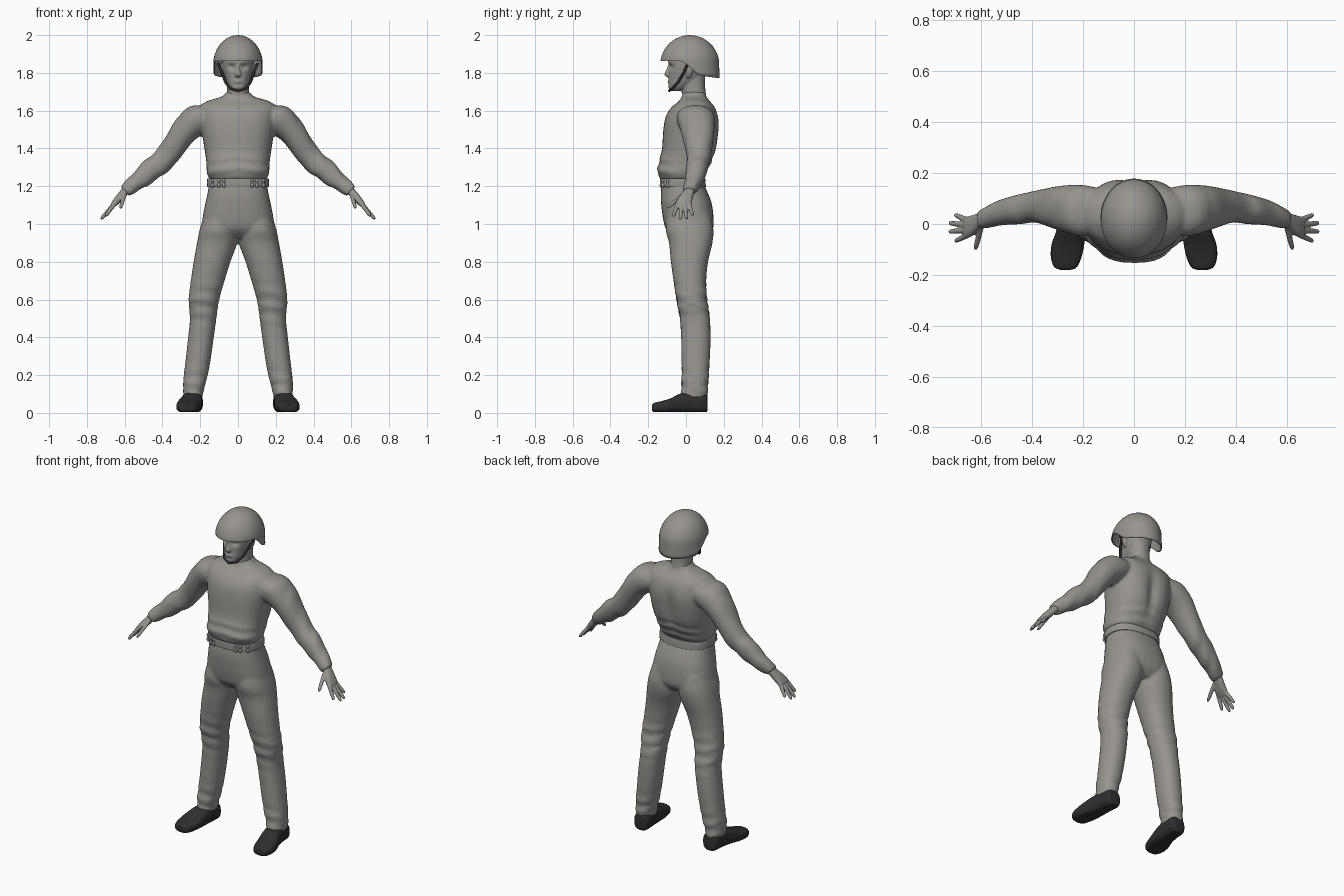
import bpy, bmesh, math
from mathutils import Vector


def material(name, rgb):
    m = bpy.data.materials.new(name)
    m.diffuse_color = (*rgb, 1)
    return m


GREY = material("warm_grey", (0.31, 0.295, 0.275))
BLACK = material("boot_black", (0.028, 0.028, 0.028))
X, Y, Z = Vector((1, 0, 0)), Vector((0, 1, 0)), Vector((0, 0, 1))
ARM = Vector((0.71, 0, 0.71))


def smooth_rows(rows, n=5):
    """Catmull-Rom interpolation of the cross-section rows."""
    out = []
    for i in range(len(rows) - 1):
        p = [rows[max(0, min(len(rows) - 1, i + k))] for k in (-1, 0, 1, 2)]
        for s in range(n):
            t = s / n
            out.append([0.5 * (2 * b + (c - a) * t + (2 * a - 5 * b + 4 * c - d) * t * t
                               + (3 * b - a - 3 * c + d) * t ** 3) for a, b, c, d in zip(*p)])
    return out + [list(rows[-1])]


def loft(bm, rows, u=X, v=Y, power=2.2, sides=32, mirror=False):
    """Rows are (x, y, z, half size along u, half size along v)."""
    for side in ((1, -1) if mirror else (1,)):
        rings = []
        for x, y, z, ru, rv in smooth_rows(rows):
            ring = []
            for k in range(sides):
                a = 2 * math.pi * k / sides
                c, s = math.cos(a), math.sin(a)
                p = (Vector((x, y, z)) + u * math.copysign(abs(c) ** (2 / power), c) * max(ru, 0.001)
                     + v * math.copysign(abs(s) ** (2 / power), s) * max(rv, 0.001))
                ring.append(bm.verts.new((p.x * side, p.y, p.z)))
            rings.append(ring)
        for a, b in zip(rings, rings[1:]):
            for k in range(sides):
                bm.faces.new((a[k], a[k - 1], b[k - 1], b[k]))
        bm.faces.new(rings[0])
        bm.faces.new(rings[-1])


def upright(rows):
    """(z, x inner, x outer, y front, y back) to loft rows."""
    return [((a + b) / 2, (f + r) / 2, z, (b - a) / 2, (r - f) / 2) for z, a, b, f, r in rows]


def centred(rows):
    return upright([(z, -w, w, f, b) for z, w, f, b in rows])


def finish(name, bm, mat, voxel=0, fold=None, relax=3):
    for vert in bm.verts if fold else ():
        vert.co += fold(vert.co)
    bmesh.ops.recalc_face_normals(bm, faces=bm.faces)
    me = bpy.data.meshes.new(name)
    bm.to_mesh(me)
    bm.free()
    ob = bpy.data.objects.new(name, me)
    bpy.context.collection.objects.link(ob)
    me.materials.append(mat)
    if voxel:
        r = ob.modifiers.new("blend", 'REMESH')
        r.mode, r.voxel_size, r.use_smooth_shade = 'VOXEL', voxel, True
        s = ob.modifiers.new("relax", 'SMOOTH')
        s.factor, s.iterations = 0.5, relax
    else:
        bpy.context.view_layer.objects.active = ob
        ob.select_set(True)
        bpy.ops.object.shade_smooth_by_angle(angle=math.radians(40))
        ob.select_set(False)
    return ob


def bump(p, x, y, z, sx, sy, sz):
    return math.exp(-((abs(p.x) - x) / sx) ** 2 - ((p.y - y) / sy) ** 2 - ((p.z - z) / sz) ** 2)


# Shirt: torso and sleeves, with a spine groove and cloth folds
def shirt_folds(p):
    d = Vector((0, 0, 0))
    if p.y > 0.07:
        d.y -= 0.022 * bump(p, 0, 0.16, 1.43, 0.035, 0.15, 0.12)
        d.y += 0.006 * bump(p, 0.1, 0.16, 1.52, 0.06, 0.15, 0.08)
    if abs(p.x) > 0.3:
        d.z += 0.004 * math.sin(75 * abs(p.x) + 25 * p.y)
    elif p.z < 1.36:
        d.y += 0.004 * math.sin(110 * p.z + 14 * abs(p.x))
    return d


bm = bmesh.new()
loft(bm, centred([(1.232, .145, -.125, .088), (1.255, .16, -.145, .10), (1.28, .166, -.152, .115),
                  (1.33, .168, -.142, .14), (1.40, .178, -.127, .165), (1.50, .193, -.12, .174),
                  (1.57, .198, -.107, .17), (1.62, .20, -.075, .152), (1.65, .165, -.038, .127),
                  (1.675, .085, -.022, .108), (1.70, .062, -.014, .102)]), power=2.4)
loft(bm, [(.12, .05, 1.585, .06, .08), (.20, .052, 1.56, .085, .10), (.285, .062, 1.49, .071, .088),
          (.38, .068, 1.355, .062, .063), (.45, .057, 1.295, .06, .058), (.52, .045, 1.235, .05, .05),
          (.575, .026, 1.192, .038, .042), (.60, .018, 1.172, .03, .036)], u=ARM, mirror=True)
finish("shirt", bm, GREY, 0.009, shirt_folds)


# Trousers: pelvis and legs, creased at knees and cuffs
def trouser_folds(p):
    k = math.exp(-((p.z - 0.58) / 0.1) ** 2) + math.exp(-((p.z - 0.15) / 0.08) ** 2)
    w = 0.005 * k * math.sin(85 * p.z + 18 * p.y + 9 * p.x)
    return Vector((math.copysign(w, p.x), w, 0))


bm = bmesh.new()
loft(bm, centred([(1.235, .15, -.125, .09), (1.20, .155, -.13, .10), (1.15, .164, -.134, .122),
                  (1.10, .175, -.131, .138), (1.03, .188, -.122, .146), (.97, .19, -.105, .142),
                  (.925, .13, -.06, .11)]), power=2.4)
loft(bm, upright([(1.05, .01, .178, -.10, .13), (.97, .0, .203, -.108, .145), (.90, .004, .217, -.09, .14),
                  (.80, .04, .235, -.08, .117), (.70, .07, .249, -.066, .107), (.60, .096, .258, -.05, .111),
                  (.50, .113, .253, -.032, .126), (.40, .128, .264, -.026, .13), (.30, .142, .275, -.024, .127),
                  (.20, .158, .285, -.022, .12), (.12, .178, .288, -.025, .115),
                  (.075, .19, .285, -.025, .112)]), mirror=True)
finish("trousers", bm, GREY, 0.009, trouser_folds)

# Hands: palm, four spread fingers and thumb
bm = bmesh.new()
loft(bm, [(.575, .025, 1.195, .024, .028), (.605, .012, 1.165, .021, .031), (.635, -.006, 1.13, .02, .04),
          (.662, -.015, 1.10, .014, .042)], u=ARM, power=2.6, mirror=True)
FINGERS = [((.65, .014, 1.112), (.703, .036, 1.045)), ((.655, -.005, 1.107), (.725, .004, 1.026)),
           ((.655, -.024, 1.107), (.726, -.03, 1.025)), ((.65, -.043, 1.112), (.702, -.067, 1.04)),
           ((.60, -.012, 1.158), (.622, -.1, 1.085))]
for base, tip in FINGERS:
    b, t = Vector(base), Vector(tip)
    across = Y if t.y > -0.09 else Vector((0.65, 0.3, -0.65)).normalized()
    rows = [(*b.lerp(t, f), r, r) for f, r in ((0, .0115), (.45, .011), (.85, .0095), (1, .005))]
    loft(bm, rows, u=ARM, v=across, sides=12, mirror=True)
finish("hands", bm, GREY, 0.0045, relax=2)


# Head: skull, neck, nose, lips, ears, with eye sockets
def face_shape(p):
    d = Vector((0, 0, 0))
    if p.y < -0.02:
        d.y += 0.016 * bump(p, .033, -.085, 1.832, .02, .05, .013)
        d.y -= 0.006 * bump(p, .03, -.09, 1.86, .03, .05, .01)
        d.y += 0.005 * bump(p, 0, -.095, 1.738, .03, .05, .008)
    return d


bm = bmesh.new()
loft(bm, centred([(1.703, .022, -.078, -.03), (1.715, .038, -.09, .0), (1.74, .054, -.095, .05),
                  (1.775, .068, -.092, .09), (1.82, .079, -.092, .11), (1.87, .083, -.09, .115),
                  (1.92, .074, -.07, .105), (1.95, .04, -.03, .07)]), sides=64)
loft(bm, centred([(1.62, .075, -.03, .115), (1.67, .062, -.02, .108), (1.72, .058, -.022, .102),
                  (1.79, .06, -.02, .10)]))
loft(bm, [(0, -.088, 1.845, .008, .006), (0, -.095, 1.815, .010, .011), (0, -.099, 1.79, .017, .015),
          (0, -.092, 1.777, .010, .008)], sides=16)
for z in (1.757, 1.747):
    loft(bm, [(0, -.08, z - .005, .012, .01), (0, -.086, z, .024, .013), (0, -.08, z + .005, .012, .01)], sides=16)
loft(bm, [(.076, .012, 1.775, .008, .008), (.083, .018, 1.80, .01, .017), (.085, .022, 1.835, .01, .021),
          (.08, .022, 1.85, .006, .012)], sides=16, mirror=True)
loft(bm, [(.033, -.076, 1.822, .004, .004), (.033, -.076, 1.832, .013, .011),
          (.033, -.076, 1.842, .004, .004)], sides=12, mirror=True)
finish("head", bm, GREY, 0.0045, face_shape, 2)

# Helmet: dome with a rim that drops behind the temples
bm = bmesh.new()
N, M, rings = 56, 16, []
for j in range(1, M + 1):
    ring = []
    for k in range(N):
        a = 2 * math.pi * k / N
        s = max(0, min(1, (math.sin(a) + 0.35) / 0.75))
        rim = 1.862 - 0.068 * s * s * (3 - 2 * s) - 0.022 * max(0, math.sin(a))
        if j <= 11:
            f = math.radians(90 * j / 11 * 0.88)
            z, r = 1.84 + 0.16 * math.cos(f), math.sin(f)
        else:
            top = 1.84 + 0.16 * math.cos(math.radians(79.2))
            z = top + (rim - top) * (j - 11) / (M - 11)
            r = 0.982 + (top - z) * 0.25
        ring.append(bm.verts.new((0.132 * r * math.cos(a), 0.02 + 0.157 * r * math.sin(a), z)))
    rings.append(ring)
crown = bm.verts.new((0, 0.02, 2.0))
for k in range(N):
    bm.faces.new((crown, rings[0][k - 1], rings[0][k]))
    for a, b in zip(rings, rings[1:]):
        bm.faces.new((a[k], a[k - 1], b[k - 1], b[k]))
helmet = finish("helmet", bm, GREY)
shell = helmet.modifiers.new("shell", 'SOLIDIFY')
shell.thickness, shell.offset = 0.006, -1

# Chin strap
curve = bpy.data.curves.new("chin_strap", 'CURVE')
curve.dimensions, curve.bevel_depth, curve.bevel_resolution = '3D', 0.007, 2
pts = [(.104, .01, 1.85), (.084, -.012, 1.80), (.066, -.042, 1.75), (.042, -.072, 1.717), (0, -.088, 1.706)]
pts += [(-x, y, z) for x, y, z in pts[-2::-1]]
spline = curve.splines.new('POLY')
spline.points.add(len(pts) - 1)
for q, p in zip(spline.points, pts):
    q.co = (*p, 1)
curve.materials.append(BLACK)
bpy.context.collection.objects.link(bpy.data.objects.new("chin_strap", curve))

# Belt band with small clasps along the front
bm = bmesh.new()
loft(bm, centred([(1.197, .160, -.135, .103), (1.20, .163, -.138, .105), (1.237, .163, -.138, .102),
                  (1.24, .158, -.134, .098)]), power=2.4, sides=48)
finish("belt", bm, GREY)
bm = bmesh.new()
for x in (.075, .10, .135):
    y = -0.0175 - 0.1205 * (1 - (x / .163) ** 2.4) ** (1 / 2.4)
    loft(bm, [(x, y, 1.192, .004, .006), (x, y, 1.205, .010, .010), (x, y, 1.218, .005, .007),
              (x, y, 1.23, .009, .009), (x, y, 1.242, .004, .006)], sides=10, mirror=True)
finish("belt_clasps", bm, GREY)

# Shoes: cross-sections from toe to heel, flat underneath
bm = bmesh.new()
loft(bm, [(.268, -.18, .028, .02, .016), (.268, -.168, .028, .045, .025), (.266, -.13, .031, .06, .031),
          (.259, -.08, .039, .064, .039), (.248, -.03, .051, .058, .051), (.24, .03, .056, .052, .056),
          (.236, .085, .053, .05, .053), (.235, .108, .05, .042, .048), (.235, .114, .05, .025, .035)],
     u=X, v=Z, power=2.7, mirror=True)
finish("shoes", bm, BLACK, fold=lambda p: Vector((0, 0, max(0, 0.004 - p.z))))
